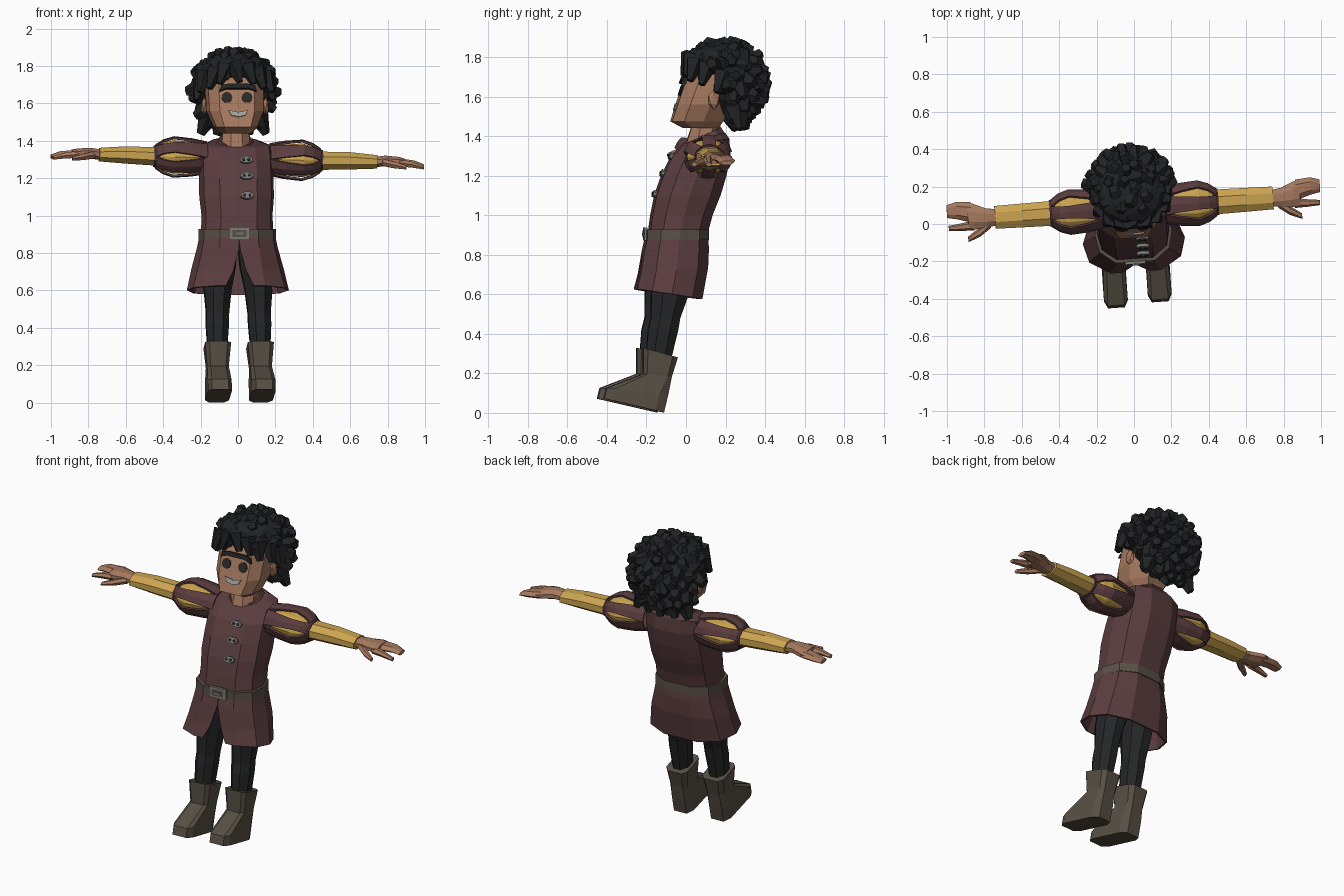
import bpy, bmesh, math, random
from mathutils import Matrix, Vector

cube = bpy.data.objects.get("Cube")
if cube:
    bpy.data.objects.remove(cube, do_unlink=True)
random.seed(4)


def material(name, r, g, b):
    m = bpy.data.materials.new(name)
    m.use_nodes = True
    m.diffuse_color = (r, g, b, 1)
    m.node_tree.nodes["Principled BSDF"].inputs["Base Color"].default_value = (r, g, b, 1)
    return m


MAROON = material("maroon cloth", .105, .047, .05)
GOLD = material("gold cloth", .6, .37, .08)
SKIN = material("skin", .38, .19, .112)
BOOT = material("boot leather", .096, .079, .058)
BELT = material("belt leather", .1, .083, .064)
HAIR = material("black hair", .015, .016, .017)
PANTS = material("dark leggings", .018, .019, .02)
METAL = material("grey metal", .2, .2, .19)
TEETH = material("teeth", .37, .37, .35)
EYE = material("dark eye", .022, .021, .022)

# The whole figure is turned slightly, and the arms roll a little further
TURN = (Matrix.Translation((0, -.1, 0)) @ Matrix.Rotation(math.radians(4), 4, 'Z')
        @ Matrix.Translation((0, .1, 0)))
ARMS = TURN @ Matrix.Translation((.013, .087, 1.305)) @ Matrix.Rotation(math.radians(1.5), 4, 'Y')


def finish(name, bm, mat, frame=TURN, thick=0):
    bmesh.ops.recalc_face_normals(bm, faces=bm.faces)
    bm.transform(frame)
    if frame.determinant() < 0:
        bmesh.ops.reverse_faces(bm, faces=bm.faces)
    mesh = bpy.data.meshes.new(name)
    bm.to_mesh(mesh)
    bm.free()
    mesh.materials.append(mat)
    ob = bpy.data.objects.new(name, mesh)
    bpy.context.collection.objects.link(ob)
    if thick:
        mod = ob.modifiers.new("thickness", 'SOLIDIFY')
        mod.thickness = thick
        mod.offset = 0
    return ob


def skin(name, rows, mat, frame=TURN, closed=True, thick=0):
    """Join rows of points with quads; closed rows are capped."""
    bm = bmesh.new()
    vs = [[bm.verts.new(p) for p in row] for row in rows]
    n = len(rows[0])
    for a, b in zip(vs, vs[1:]):
        for i in range(n if closed else n - 1):
            j = (i + 1) % n
            bm.faces.new((a[i], a[j], b[j], b[i]))
    if closed:
        bm.faces.new(vs[0][::-1])
        bm.faces.new(vs[-1])
    return finish(name, bm, mat, frame, thick)


def ngon(n, turn=0):
    return [(math.cos(math.tau * (i + turn) / n), math.sin(math.tau * (i + turn) / n)) for i in range(n)]


def both(half):
    return half + [(-x, y) for x, y in reversed(half)]


BODY = both([(.5, -1), (.9, -.6), (1, 0), (.85, .65), (.4, 1)])
FACE = both([(.6, -1), (.93, -.55), (1, .2), (.6, 1)])
SHOE = both([(.7, -1), (1, -.75), (1, .7), (.65, 1)])


def level(prof, z, front, back, rx, tilt=0, cx=0):
    cy, ry = (front + back) / 2, (back - front) / 2
    return [(cx + u * rx, cy + v * ry, z + tilt * v * ry) for u, v in prof]


def across(prof, x, y, z, ry, rz):
    return [(x, y + u * ry, z + v * rz) for u, v in prof]


def plate(name, prof, x, y, z, sx, sz, slope, thick, mat):
    a = math.atan(slope)
    rows = []
    for d in (-.004, thick):
        rows.append([(x + u * sx, y + v * sz * math.sin(a) - d * math.cos(a),
                      z + v * sz * math.cos(a) + d * math.sin(a)) for u, v in prof])
    return skin(name, rows, mat)


# Tunic: torso with a raised collar
skin("tunic_body", [
    level(BODY, .89, -.19, .1, .195), level(BODY, 1.0, -.175, .13, .19),
    level(BODY, 1.1, -.155, .17, .2), level(BODY, 1.2, -.12, .2, .2),
    level(BODY, 1.3, -.07, .22, .2), level(BODY, 1.375, -.005, .215, .195, .1),
    level(BODY, 1.395, .015, .195, .13, .25)], MAROON)
skin("collar", [level(BODY, 1.37, .0, .2, .115, .35), level(BODY, 1.41, .02, .175, .088, .45)], MAROON)

# Flared skirt of the tunic, slit at the front
rows = []
for z, front, back, rx, tilt, gap in ((.89, -.195, .1, .198, 0, .001), (.83, -.21, .105, .21, .03, .002),
                                      (.72, -.23, .1, .24, .1, .035), (.6, -.25, .07, .268, -.15, .075)):
    prof = [(gap / rx, -1)] + BODY + [(-gap / rx, -1)]
    rows.append(level(prof, z, front, back, rx, tilt))
skin("tunic_skirt", rows, MAROON, closed=False, thick=.012)

# Belt and framed buckle
skin("belt", [level(BODY, z, -.203, .112, .207) for z in (.875, .928)], BELT)
SQUARE = [(-1, -1), (1, -1), (1, 1), (-1, 1)]
plate("buckle", SQUARE, .0, -.203, .905, .055, .034, 0, .012, METAL)
plate("buckle_inset", SQUARE, .0, -.215, .905, .037, .018, 0, .002, BELT)
plate("buckle_bar", SQUARE, .0, -.216, .905, .02, .006, 0, .006, METAL)

# Clasps down the chest
for y, z in ((-.073, 1.295), (-.116, 1.21), (-.156, 1.105)):
    plate("clasp", ngon(8, .5), .045, y, z, .036, .02, .42, .016, METAL)
    for dx in (-.014, .014):
        plate("clasp_hole", ngon(6), .045 + dx, y - .016, z + .006, .009, .009, .42, .004, EYE)

# Legs and boots
for s, side in ((1, "left"), (-1, "right")):
    d = .008 * s
    skin(side + "_leg", [
        level(ngon(8, .5), z, f + d, b + d, rx, 0, s * cx) for z, f, b, rx, cx in (
            (.86, -.16, .07, .09, .085), (.72, -.19, .05, .088, .095), (.6, -.2, .005, .078, .11),
            (.48, -.2, -.04, .066, .112), (.42, -.215, -.05, .066, .114), (.28, -.225, -.085, .056, .116))],
        PANTS)
    skin(side + "_boot", [
        level(SHOE, z, f + d, b + d, rx, t, s * cx) for z, f, b, rx, t, cx in (
            (.305, -.235, -.06, .07, -.28, .115), (.19, -.235, -.09, .058, -.1, .116),
            (.11, -.42, -.108, .064, -.1, .118), (.037, -.433, -.13, .064, -.23, .118))],
        BOOT)

# Arms, built along +x and mirrored
for s, side in ((1, "left"), (-1, "right")):
    frame = ARMS @ Matrix.Scale(s, 4, (1, 0, 0))
    round_ = ngon(12)
    puff = ((.17, .078), (.25, .092), (.345, .1), (.4, .083), (.44, .058))
    skin(side + "_puff_lining", [across(round_, x, 0, 0, r * 1.08, r * .9) for x, r in puff],
         GOLD, frame)
    # Raised strips, narrowest at the fullest part of the sleeve
    for k in range(6):
        rows = []
        for (x, r), w in zip(puff, (30, 22, 16, 19, 30)):
            angles = [math.radians(30 + 60 * k + w * e) for e in (-1, 0, 1)]
            rows.append([(x, math.cos(a) * r * 1.2, math.sin(a) * r * 1.05) for a in angles])
        skin(side + "_puff_strip", rows, MAROON, frame, closed=False, thick=.012)
    skin(side + "_shoulder_band", [across(round_, x, 0, 0, .095, .085) for x in (.17, .215)],
         MAROON, frame)
    skin(side + "_sleeve_cuff", [across(ngon(8, .5), x, 0, 0, .077, .062) for x in (.42, .452)],
         MAROON, frame)
    skin(side + "_sleeve", [across(ngon(8, .5), *r) for r in (
        (.43, 0, 0, .072, .053), (.6, 0, .004, .069, .05), (.745, 0, .002, .066, .039))], GOLD, frame)
    skin(side + "_palm", [across(ngon(8, .5), *r) for r in (
        (.72, 0, .0, .045, .03), (.79, 0, .008, .055, .031), (.86, .012, .006, .075, .028),
        (.89, .018, .002, .072, .024))], SKIN, frame)
    skin(side + "_fingers", [across(ngon(6), *r) for r in (
        (.87, .035, .003, .055, .024), (.95, .05, -.003, .046, .02), (1.0, .048, -.015, .034, .012))],
        SKIN, frame)
    skin(side + "_index_finger", [across(ngon(6), *r) for r in (
        (.86, -.035, 0, .027, .022), (.93, -.04, -.008, .02, .018), (.995, -.042, -.022, .014, .011))],
        SKIN, frame)
    skin(side + "_thumb", [across(ngon(6), *r) for r in (
        (.77, -.025, 0, .03, .022), (.83, -.072, -.012, .025, .02), (.895, -.108, -.024, .015, .012))],
        SKIN, frame)

# Neck, head and ears
skin("neck", [level(ngon(8, .5), 1.32, -.02, .17, .085), level(ngon(8, .5), 1.47, .03, .18, .075)], SKIN)
skin("head", [level(FACE, *r) for r in (
    (1.44, -.01, .16, .085), (1.475, -.075, .185, .118), (1.56, -.047, .22, .155),
    (1.7, .0, .28, .16), (1.79, .05, .3, .13))], SKIN)
for s in (1, -1):
    bm = bmesh.new()
    bmesh.ops.create_icosphere(bm, subdivisions=1, radius=1, matrix=Matrix.Translation(
        (s * .165, .13, 1.585)) @ Matrix.Diagonal((.018, .032, .05, 1)))
    finish("ear", bm, SKIN)

# Eyes, brow and toothy smile lie on the sloping face
SLOPE = .333
for s in (1, -1):
    plate("eye", ngon(10), s * .054, -.023, 1.631, .029, .03, SLOPE, .006, EYE)
plate("brow", [(-1, -.9), (-.6, -.2), (.6, -.2), (1, -.9), (.9, .6), (.5, 1), (-.5, 1), (-.9, .6)],
      .005, -.007, 1.68, .1, .022, SLOPE, .018, HAIR)
plate("smile", [(-1, .7), (-.7, -.6), (0, -1), (.7, -.6), (1, .7), (0, .2)],
      .005, -.052, 1.548, .053, .022, SLOPE, .007, TEETH)

# Hair: two cores covered in chunky locks
bm = bmesh.new()
for centre, size in (((0, .24, 1.67), (.2, .165, .19)), ((0, .17, 1.785), (.19, .18, .095))):
    bmesh.ops.create_icosphere(bm, subdivisions=2, radius=1, matrix=Matrix.Translation(
        centre) @ Matrix.Diagonal((*size, 1)))


def lock(pos, way, r, h):
    m = Matrix.Translation(pos) @ way.to_track_quat('Z', 'Y').to_matrix().to_4x4()
    m = m @ Matrix.Rotation(random.uniform(0, 6), 4, 'Z')
    bmesh.ops.create_cone(bm, cap_ends=True, segments=5, radius1=r, radius2=r * .35, depth=h, matrix=m)


COUNT = 110
for i in range(COUNT):
    up = 1 - 2 * (i + .5) / COUNT
    a = i * 2.39996
    flat = math.sqrt(1 - up * up)
    n = Vector((flat * math.cos(a), flat * math.sin(a), up))
    p = Vector((0, .195, 1.665)) + Vector((n.x * .2, n.y * .185, n.z * .19))
    if (p.z < 1.74 and p.y < .2) or p.z < 1.5 and p.y < .23:
        continue
    jitter = Vector([random.uniform(-.4, .4) for _ in range(3)])
    lock(p, n + jitter + Vector((0, 0, -.25)), random.uniform(.06, .078), random.uniform(.09, .12))

# Fringe over the brow and locks beside the temples
for x, y, z in ((0, .01, 1.765), (.075, .01, 1.755), (.13, .025, 1.73), (.175, .08, 1.71), (.19, .16, 1.67)):
    for s in ((1, -1) if x else (1,)):
        lock((s * x, y, z), Vector((s * .35, -.3, -1)), .052, .11)
# Nape locks
for x in (-.15, -.075, 0, .075, .15):
    lock((x, .29 - abs(x) * .2, 1.49), Vector((x * 3, .15, -1)), .065, .12)
finish("hair", bm, HAIR)
